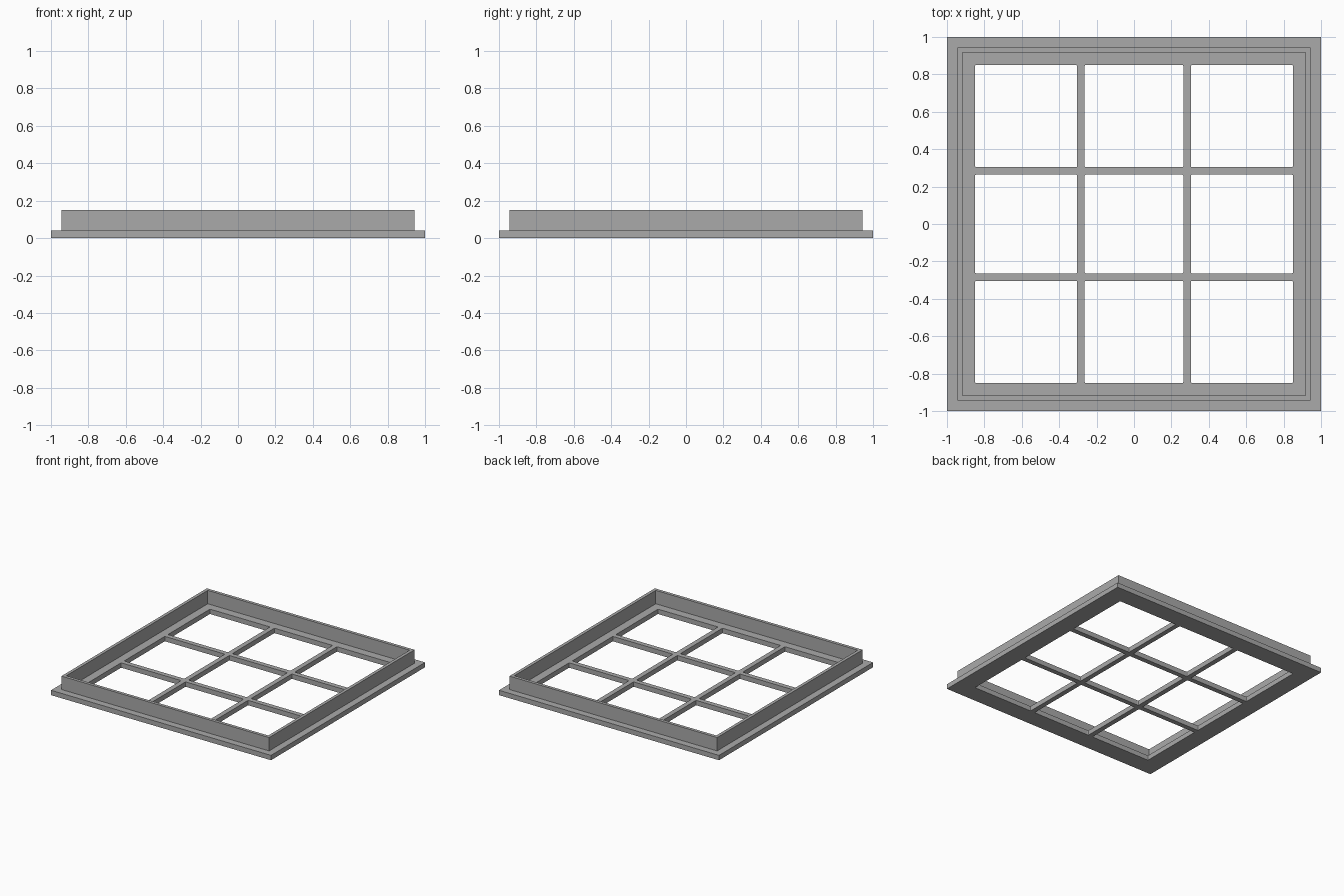
import bpy
import bmesh

cube = bpy.data.objects.get("Cube")
if cube:
    bpy.data.objects.remove(cube, do_unlink=True)

GREY = (0.4, 0.4, 0.4, 1.0)
grey = bpy.data.materials.new("grey")
grey.use_nodes = True
grey.diffuse_color = GREY
grey.node_tree.nodes["Principled BSDF"].inputs["Base Color"].default_value = GREY


def pierced_slab(name, stops, z0, z1, is_open, corner=0):
    """Square slab on a grid of stops, open wherever is_open(column, row)."""
    bm = bmesh.new()
    verts = [[bm.verts.new((x, y, z0)) for y in stops] for x in stops]
    cells = range(len(stops) - 1)
    for i in cells:
        for j in cells:
            if not is_open(i, j):
                bm.faces.new((verts[i][j], verts[i + 1][j],
                              verts[i + 1][j + 1], verts[i][j + 1]))
    bmesh.ops.delete(bm, geom=[v for v in bm.verts if not v.link_faces], context='VERTS')

    # Raise the sheet into a closed solid
    base = bm.faces[:]
    top = bmesh.ops.extrude_face_region(bm, geom=base, use_keep_orig=True)["geom"]
    for v in top:
        if isinstance(v, bmesh.types.BMVert):
            v.co.z = z1
    bmesh.ops.recalc_face_normals(bm, faces=bm.faces)

    # Ease the corners of the openings
    if corner:
        posts = [e for e in bm.edges
                 if abs(e.verts[0].co.z - e.verts[1].co.z) > 0.001
                 and max(abs(e.verts[0].co.x), abs(e.verts[0].co.y)) < stops[-1]]
        bmesh.ops.bevel(bm, geom=posts, offset=corner, segments=2,
                        profile=0.5, affect='EDGES')

    mesh = bpy.data.meshes.new(name)
    bm.to_mesh(mesh)
    bm.free()
    mesh.materials.append(grey)
    obj = bpy.data.objects.new(name, mesh)
    bpy.context.collection.objects.link(obj)
    return obj


# Flat flange with the crossing bars
half = [0.264, 0.304, 0.85, 1.0]
pierced_slab("flange_and_bars", [-s for s in reversed(half)] + half, 0, 0.04,
             lambda i, j: i in (1, 3, 5) and j in (1, 3, 5), corner=0.006)

# Thin upright collar standing on the flange
pierced_slab("collar", [-0.944, -0.918, 0.918, 0.944], 0.04, 0.15,
             lambda i, j: i == 1 and j == 1)
